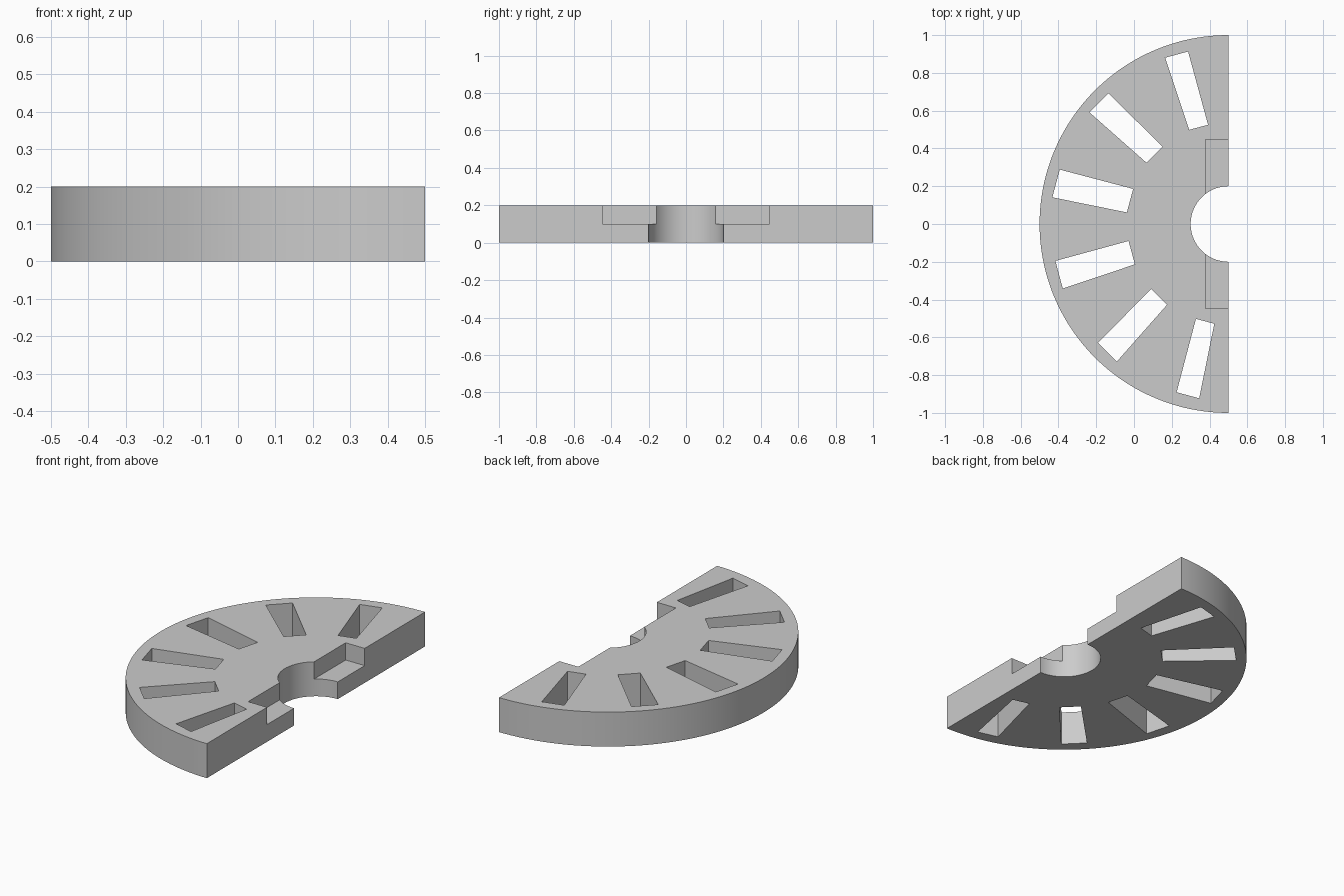
import bpy
import bmesh
from math import cos, sin, pi, radians

if "Cube" in bpy.data.objects:
    bpy.data.objects.remove(bpy.data.objects["Cube"], do_unlink=True)

CX, THICK = 0.5, 0.2          # disc centre on x, plate thickness
SEGMENTS = 96

grey = bpy.data.materials.new("plain grey")
grey.use_nodes = True
grey.diffuse_color = (0.6, 0.6, 0.6, 1)
grey.node_tree.nodes["Principled BSDF"].inputs["Base Color"].default_value = (0.6, 0.6, 0.6, 1)


def prism(name, outlines, z0, z1):
    """Extrude closed xy outlines between two heights into one object."""
    bm = bmesh.new()
    for outline in outlines:
        face = bm.faces.new([bm.verts.new((x, y, z0)) for x, y in outline])
        top = bmesh.ops.extrude_face_region(bm, geom=[face])["geom"]
        verts = [v for v in top if isinstance(v, bmesh.types.BMVert)]
        bmesh.ops.translate(bm, verts=verts, vec=(0, 0, z1 - z0))
    bmesh.ops.recalc_face_normals(bm, faces=bm.faces)
    mesh = bpy.data.meshes.new(name)
    bm.to_mesh(mesh)
    bm.free()
    mesh.materials.append(grey)
    obj = bpy.data.objects.new(name, mesh)
    bpy.context.collection.objects.link(obj)
    return obj


def arc(radius, steps):
    return [(CX + radius * cos(pi / 2 + pi * i / steps),
             radius * sin(pi / 2 + pi * i / steps)) for i in range(steps + 1)]


def slot(i):
    """Tapered radial slot, wider towards the middle of the half disc."""
    a, edge = radians(106.9 + 30 * i), radians(15 + 30 * i)
    width = 0.115 + 0.038 * abs(cos(a))
    corners = []
    for radius, w, signs in ((0.934, width, (-1, 1)), (0.532, width - 0.023, (1, -1))):
        for s in signs:
            corners.append((CX - 0.003 + radius * cos(a) + s * w / 2 * cos(edge),
                            0.003 + radius * sin(a) + s * w / 2 * sin(edge)))
    return corners


# Half disc with a round bore in its straight side
plate = prism("half_disc", [arc(1.0, SEGMENTS) + arc(0.2, SEGMENTS // 2)[::-1]], 0, THICK)

# Cutters: six radial slots, and the step along the straight side
slots = prism("slot_cutter", [slot(i) for i in range(6)], -0.1, THICK + 0.1)
step = prism("step_cutter", [[(0.378, -0.447), (0.6, -0.447), (0.6, 0.447), (0.378, 0.447)]],
             THICK / 2, THICK + 0.1)

bpy.ops.object.select_all(action="DESELECT")
plate.select_set(True)
bpy.context.view_layer.objects.active = plate
for cutter in (slots, step):
    cutter.hide_render = True
    mod = plate.modifiers.new(cutter.name, "BOOLEAN")
    mod.operation = "DIFFERENCE"
    mod.solver = "EXACT"
    mod.object = cutter
    bpy.ops.object.modifier_apply(modifier=mod.name)
    bpy.data.objects.remove(cutter, do_unlink=True)

bpy.ops.object.shade_smooth_by_angle(angle=radians(30))
